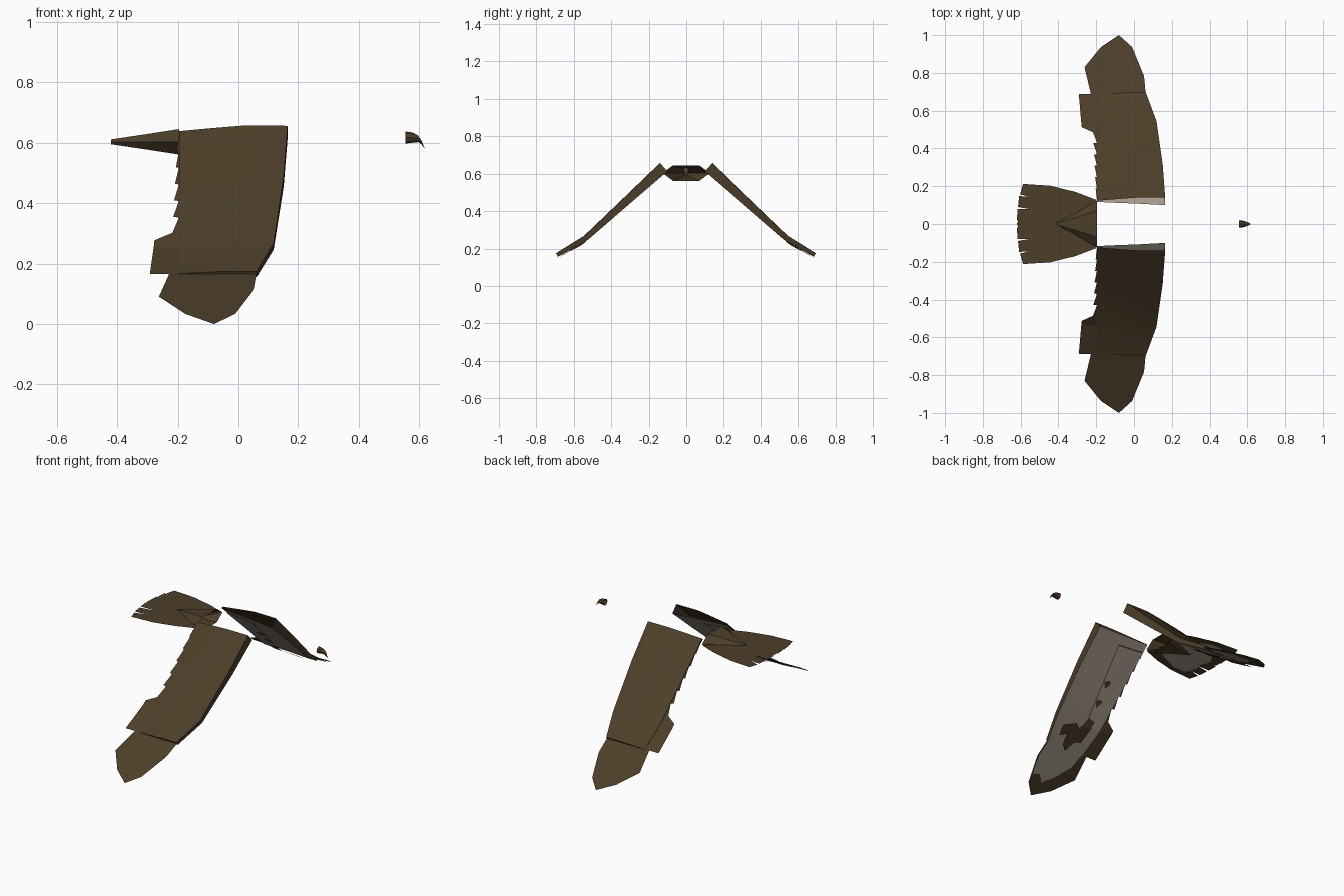
import bpy, bmesh, math
from mathutils import Vector

cube = bpy.data.objects.get("Cube")
if cube:
    bpy.data.objects.remove(cube)


def material(name, rgb):
    m = bpy.data.materials.new(name)
    m.use_nodes = True
    col = (*rgb, 1)
    m.diffuse_color = col
    m.node_tree.nodes["Principled BSDF"].inputs["Base Color"].default_value = col
    return m


BROWN = material("dark_brown", (0.073, 0.048, 0.022))
PALE = material("pale_grey_beige", (0.39, 0.33, 0.27))


def finish(name, bm, mats, mirror=False, smooth=False):
    me = bpy.data.meshes.new(name)
    bm.to_mesh(me)
    bm.free()
    for m in mats:
        me.materials.append(m)
    ob = bpy.data.objects.new(name, me)
    bpy.context.collection.objects.link(ob)
    if smooth:
        bpy.ops.object.select_all(action='DESELECT')
        ob.select_set(True)
        bpy.context.view_layer.objects.active = ob
        bpy.ops.object.shade_smooth_by_angle(angle=math.radians(35))
    if mirror:
        mod = ob.modifiers.new("mirror", 'MIRROR')
        mod.use_axis = (False, True, False)
        mod.use_mirror_merge = False
    return ob


def loft(name, rings, mats=(BROWN,), pale_sides=(), **kw):
    """Skin closed rings: open at the first, capped at the last."""
    bm = bmesh.new()
    vs = [[bm.verts.new(p) for p in r] for r in rings]
    n = len(rings[0])
    for a, b in zip(vs, vs[1:]):
        for i in range(n):
            j = (i + 1) % n
            f = bm.faces.new((a[i], a[j], b[j], b[i]))
            f.material_index = int(i in pale_sides)
    bm.faces.new(vs[-1])
    bmesh.ops.recalc_face_normals(bm, faces=bm.faces)
    return finish(name, bm, mats, **kw)


def interp(table, t):
    for (a, va), (b, vb) in zip(table, table[1:]):
        if t <= b:
            return va + (vb - va) * (t - a) / (b - a)
    return table[-1][1]


# Wing layout along the span: centre height, half thickness, leading edge
MID = [(0.12, 0.635), (0.535, 0.257), (0.69, 0.165), (1.0, 0.0)]
HALF = [(0.12, 0.03), (0.3, 0.023), (0.535, 0.015), (0.69, 0.011)]
LEAD = [(0.12, 0.165), (0.3, 0.152), (0.535, 0.119), (0.69, 0.063)]
REAR = -0.196
TOP = [(0, 0.15), (0.3, 0.6), (0.6, 1), (1, 0.95)]
UNDER = [(0, 0.15), (0.3, 0.4), (0.6, 0.6), (1, 1)]


def under_z(x, y):
    u = max(0, (x - REAR) / (interp(LEAD, y) - REAR))
    return interp(MID, y) - interp(HALF, y) * interp(UNDER, u) / 0.74


def sheet(name, outline, height, mat, cuts=(), down=False, mirror=True):
    """Flat outline in plan, folded to follow a height function."""
    bm = bmesh.new()
    bm.faces.new([bm.verts.new((x, y, 0)) for x, y in outline])
    bmesh.ops.triangulate(bm, faces=bm.faces[:])
    for axis, c in cuts:
        co = Vector((0, 0, 0))
        no = Vector((0, 0, 0))
        co[axis], no[axis] = c, 1
        bmesh.ops.bisect_plane(bm, geom=bm.verts[:] + bm.edges[:] + bm.faces[:],
                               plane_co=co, plane_no=no)
    bm.normal_update()
    for f in bm.faces:
        if (f.normal.z > 0) == down:
            f.normal_flip()
    for v in bm.verts:
        v.co.z = height(v.co.x, v.co.y)
    return finish(name, bm, [mat], mirror=mirror)


FOLDS = [(1, 0.535), (1, 0.69)]
GRID = FOLDS + [(0, -0.09), (0, 0.01), (1, 0.3)]

# Hollow wing shells, open at the root, pale underneath
rings = []
for y, t in HALF:
    ny, nz = (0.67, 0.74) if y < 0.6 else (0.5, 0.86)
    chord = interp(LEAD, y) - REAR
    section = [(u, h) for u, h in TOP] + [(u, -h) for u, h in reversed(UNDER)]
    rings.append([(REAR + u * chord, y + ny * t * h, interp(MID, y) + nz * t * h)
                  for u, h in section])
loft("wing_shells", rings, (BROWN, PALE), (4, 5, 6), mirror=True, smooth=True)

# Long outer flight feathers
fan = [(0.063, 0.68), (0.053, 0.783), (-0.01, 0.937), (-0.03, 0.905),
       (-0.08, 1.0), (-0.127, 0.889), (-0.175, 0.937), (-0.19, 0.794),
       (-0.262, 0.83), (-0.228, 0.688), (-0.292, 0.688), (-0.277, 0.513),
       (-0.196, 0.476), (-0.15, 0.5), (-0.1, 0.6), (0, 0.66)]
sheet("outer_flight_feathers", fan, lambda x, y: interp(MID, y), BROWN, FOLDS)

# Stepped feather tips along the trailing edge
teeth = [(-0.17, 0.13)]
for i in range(6):
    y = 0.13 + 0.06 * i
    teeth += [(-0.196, y), (-0.203 - 0.003 * i, y + 0.058)]
teeth.append((-0.17, 0.49))
sheet("trailing_feathers", teeth, lambda x, y: interp(MID, y), BROWN)

# Pale underside of the outer feathers, leaving dark tips
hand = [(-0.19, 0.685), (0.055, 0.685), (0.046, 0.78), (0.005, 0.88),
        (-0.04, 0.87), (-0.08, 0.91), (-0.13, 0.86), (-0.185, 0.77)]
sheet("outer_feather_undersides", hand,
      lambda x, y: interp(MID, y) - 0.005, PALE, FOLDS, down=True)

# Inner feather layer below each wing with a dark outline
for nm, mat, e, gap in (("inner_layer_outline", BROWN, 0, 0.004),
                        ("inner_feather_layer", PALE, 0.005, 0.006)):
    layer = [(-0.19, 0.15 + e), (-0.014 - e, 0.15 + e),
             (-0.085 - e, 0.53), (-0.19, 0.53)]
    sheet(nm, layer, lambda x, y: under_z(x, y) - gap, mat, GRID, down=True)

# Dark patches under the wings
patches = [
    [(0.05, 0.56), (0.03, 0.62), (-0.01, 0.6), (-0.03, 0.66), (-0.07, 0.69),
     (-0.09, 0.63), (-0.13, 0.62), (-0.13, 0.5), (-0.08, 0.49), (-0.06, 0.55),
     (-0.02, 0.53)],
    [(-0.05, 0.32), (-0.08, 0.35), (-0.1, 0.32), (-0.08, 0.31)],
    [(-0.065, 0.41), (-0.09, 0.44), (-0.11, 0.41), (-0.09, 0.4)],
]
for p in patches:
    sheet("underwing_patch", p, lambda x, y: under_z(x, y) - 0.009,
          BROWN, GRID, down=True)

# Tapered tail base, open at the front
hexagon = [(0.125, 0), (0.07, 1), (-0.07, 1), (-0.125, 0), (-0.07, -1), (-0.07 + 0.14, -1)]
loft("tail_base", [[(x, y * w, 0.603 + s * h) for y, s in hexagon]
                   for x, w, h in ((-0.196, 1, 0.042), (-0.3, 0.5, 0.026),
                                   (-0.42, 0.02, 0.008))], smooth=True)

# Fanned tail feathers, stacked slightly
feathers = [
    [(-0.2, 0.128), (-0.31, 0.17), (-0.445, 0.203), (-0.587, 0.212),
     (-0.603, 0.157), (-0.49, 0.125), (-0.25, 0.05)],
    [(-0.24, 0.1), (-0.48, 0.137), (-0.608, 0.148), (-0.614, 0.09),
     (-0.5, 0.07), (-0.25, 0.02)],
    [(-0.24, 0.06), (-0.5, 0.078), (-0.616, 0.08), (-0.62, 0.02),
     (-0.53, 0.0), (-0.25, 0.0)],
]
for k, f in enumerate(feathers):
    sheet("tail_feather_pair", f, lambda x, y: 0.599 + 0.003 * k, BROWN)
sheet("tail_centre_feather", [(-0.3, 0.02), (-0.61, 0.025), (-0.62, 0),
                              (-0.61, -0.025), (-0.3, -0.02)],
      lambda x, y: 0.608, BROWN, mirror=False)

# Pale tail underside
sheet("tail_underside", [(-0.29, 0.0), (-0.29, 0.1), (-0.43, 0.165), (-0.51, 0.165),
                         (-0.5, 0.12), (-0.55, 0.1), (-0.53, 0.06), (-0.56, 0.0)],
      lambda x, y: 0.596, PALE, down=True)

# Small hooked beak, open at the back
beak = [(0.555, 0.637, 0.597, 0.02), (0.578, 0.634, 0.6, 0.017),
        (0.596, 0.624, 0.602, 0.012), (0.607, 0.608, 0.595, 0.007),
        (0.617, 0.584, 0.582, 0.001)]
loft("beak", [[(x, w * math.cos(a), (t + b) / 2 + (t - b) / 2 * math.sin(a))
               for a in (math.tau * i / 8 for i in range(8))]
              for x, t, b, w in beak], smooth=True)
